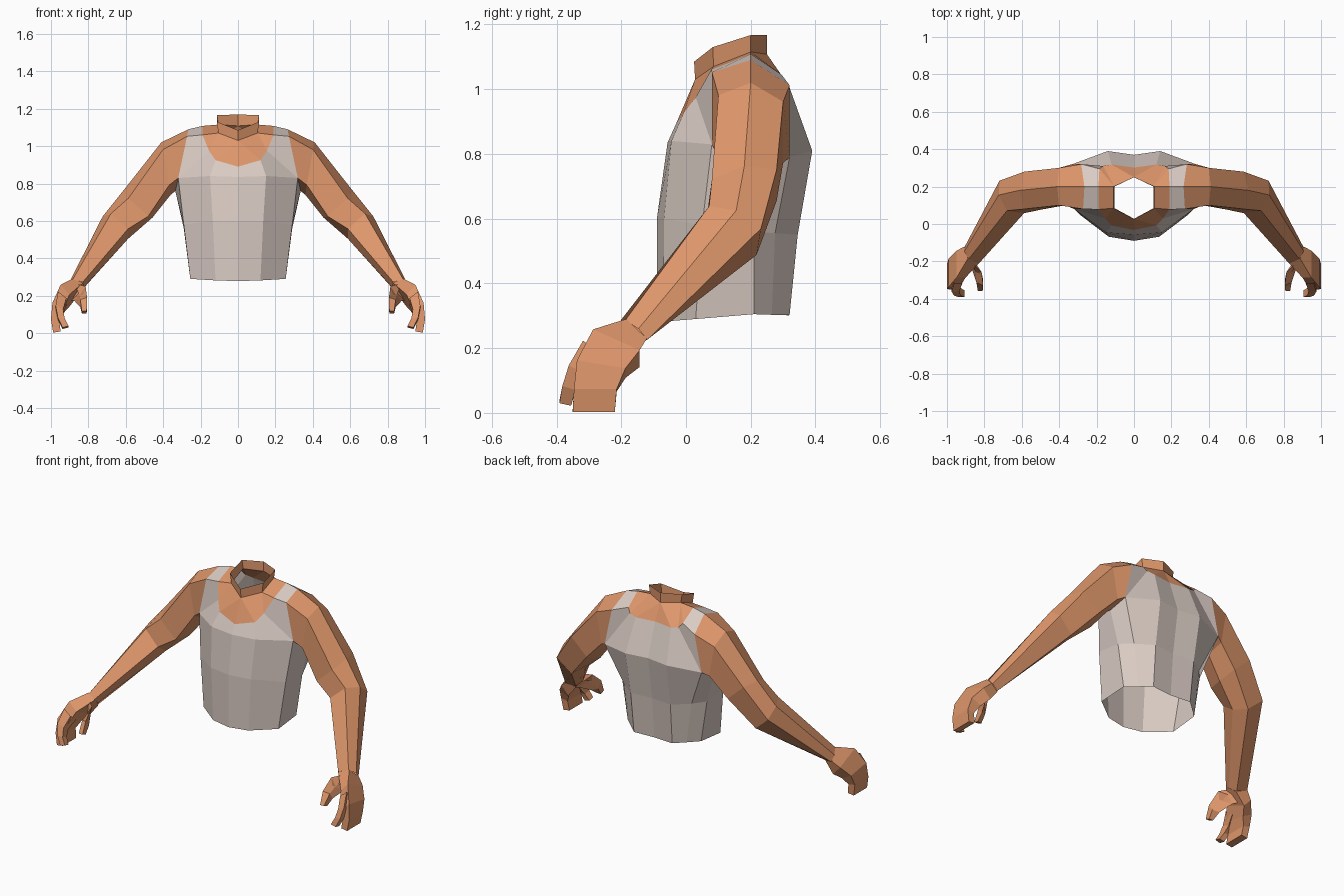
import bpy, bmesh
from mathutils import Vector as V


def material(name, color):
    m = bpy.data.materials.new(name)
    m.diffuse_color = (*color, 1)
    return m


SKIN = material("skin", (0.73, 0.305, 0.145))
SHIRT = material("shirt_fabric", (0.70, 0.60, 0.55))


def loft(name, rings, mat, closed=False, cap=False):
    """Bridge rings of equal point count and mirror the result across x."""
    bm = bmesh.new()
    rows = [[bm.verts.new(p) for p in r] for r in rings]
    n = len(rows[0])
    for a, b in zip(rows, rows[1:]):
        for i in range(n if closed else n - 1):
            j = (i + 1) % n
            bm.faces.new((a[i], a[j], b[j], b[i]))
    if cap:
        bm.faces.new(rows[-1])
    bmesh.ops.remove_doubles(bm, verts=bm.verts, dist=0.0005)
    bmesh.ops.recalc_face_normals(bm, faces=bm.faces)
    me = bpy.data.meshes.new(name)
    bm.to_mesh(me)
    bm.free()
    me.materials.append(mat)
    ob = bpy.data.objects.new(name, me)
    bpy.context.collection.objects.link(ob)
    mod = ob.modifiers.new("mirror", 'MIRROR')
    mod.use_clip = True
    return ob


HEX = [(1, 0), (0.65, -1), (-0.7, -1), (-1, 0), (-0.7, 1), (0.65, 1)]
QUAD = [(1, -1), (-1, -1), (-1, 1), (1, 1)]


def section(shape, c, u, d):
    """Cross-section at c spanned by a thickness axis u and a width axis d."""
    return [V(c) + V(u) * s + V(d) * t for s, t in shape]


# Arm: six-sided sections from the shoulder to the wrist
arm = [section(HEX, *s) for s in (
    ((.30, .20, .925), (-.035, 0, .165), (.005, .12, -.02)),
    ((.385, .20, .88), (.025, 0, .14), (0, .10, -.01)),
    ((.535, .18, .69), (.078, 0, .072), (0, .10, .015)),
    ((.655, .145, .565), (.068, .01, .06), (.02, .08, -.035)),
    ((.868, -.165, .25), (.04, .018, .01), (.01, .034, -.03)))]
loft("arm", arm, SKIN, closed=True)
top, front_up, front_low, pit, back_low, back_up = arm[0]

# Hand: flat palm running into the joined fingers
loft("palm_and_fingers", [section(QUAD, *s) for s in (
    ((.868, -.165, .25), (.03, .012, .01), (.01, .032, -.03)),
    ((.925, -.215, .20), (.024, 0, .026), (0, .072, -.032)),
    ((.962, -.262, .135), (.030, 0, .015), (0, .075, -.012)),
    ((.978, -.28, .07), (.022, 0, .004), (0, .066, 0)),
    ((.968, -.285, .006), (.020, 0, -.003), (0, .065, 0)))],
    SKIN, closed=True, cap=True)

# Index finger and thumb
loft("index_finger", [section(QUAD, *s) for s in (
    ((.94, -.29, .185), (.022, 0, .018), (0, .028, -.02)),
    ((.955, -.338, .125), (.020, 0, .010), (0, .024, -.012)),
    ((.945, -.362, .075), (.018, 0, .002), (0, .020, -.006)),
    ((.922, -.373, .03), (.016, 0, -.004), (0, .018, -.004)))],
    SKIN, closed=True, cap=True)
loft("thumb", [section(QUAD, *s) for s in (
    ((.885, -.19, .22), (.012, .02, .026), (.02, .03, -.02)),
    ((.845, -.235, .212), (-.015, 0, .024), (.015, .022, -.015)),
    ((.825, -.305, .165), (0, -.015, .02), (.018, .008, -.006)),
    ((.822, -.342, .112), (0, -.015, .006), (.013, 0, 0)))],
    SKIN, closed=True, cap=True)

# Shirt body: hem, waist and chest, each from front centre to back centre
hem = [(0, -.09, .278), (.12, -.07, .282), (.255, .03, .29), (.25, .21, .305),
       (.19, .265, .303), (.13, .32, .302), (0, .31, .30)]
waist = [(0, -.09, .60), (.135, -.068, .60), (.29, .05, .58), (.29, .21, .56),
         (.23, .275, .555), (.135, .345, .55), (0, .33, .55)]
chest_front = [(0, -.057, .835), (.15, -.045, .84), front_low]
chest_back = [back_low, (.14, .39, .81), (0, .37, .81)]
loft("shirt_body", [hem, waist, chest_front + [pit] + chest_back], SHIRT)

# Shirt straps: from the chest and shoulder up to the scooped neckline
armhole = chest_front + [front_up, top, back_up] + chest_back
neckline = [(0, -.032, .89), (.12, -.008, .925), (.155, .03, .975),
            (.19, .078, 1.06), (.19, .20, 1.108), (.185, .295, 1.045),
            (.165, .31, 1.02), (.12, .318, 1.01), (0, .302, 1.01)]
loft("shirt_straps", [armhole, neckline], SHIRT)

# Skin around the neck, rising into an open six-sided collar
f, s, b, r = (0, .028, 1.03), (.105, .085, 1.07), (.105, .20, 1.115), (0, .25, 1.108)
base = [f, f, s, s, b, b, b, r, r]
loft("upper_chest", [neckline, base], SKIN)
rim = [(0, .025, 1.085), (.113, .083, 1.13), (.113, .20, 1.167), (0, .25, 1.168)]
loft("neck", [[f, s, b, r], rim], SKIN)
